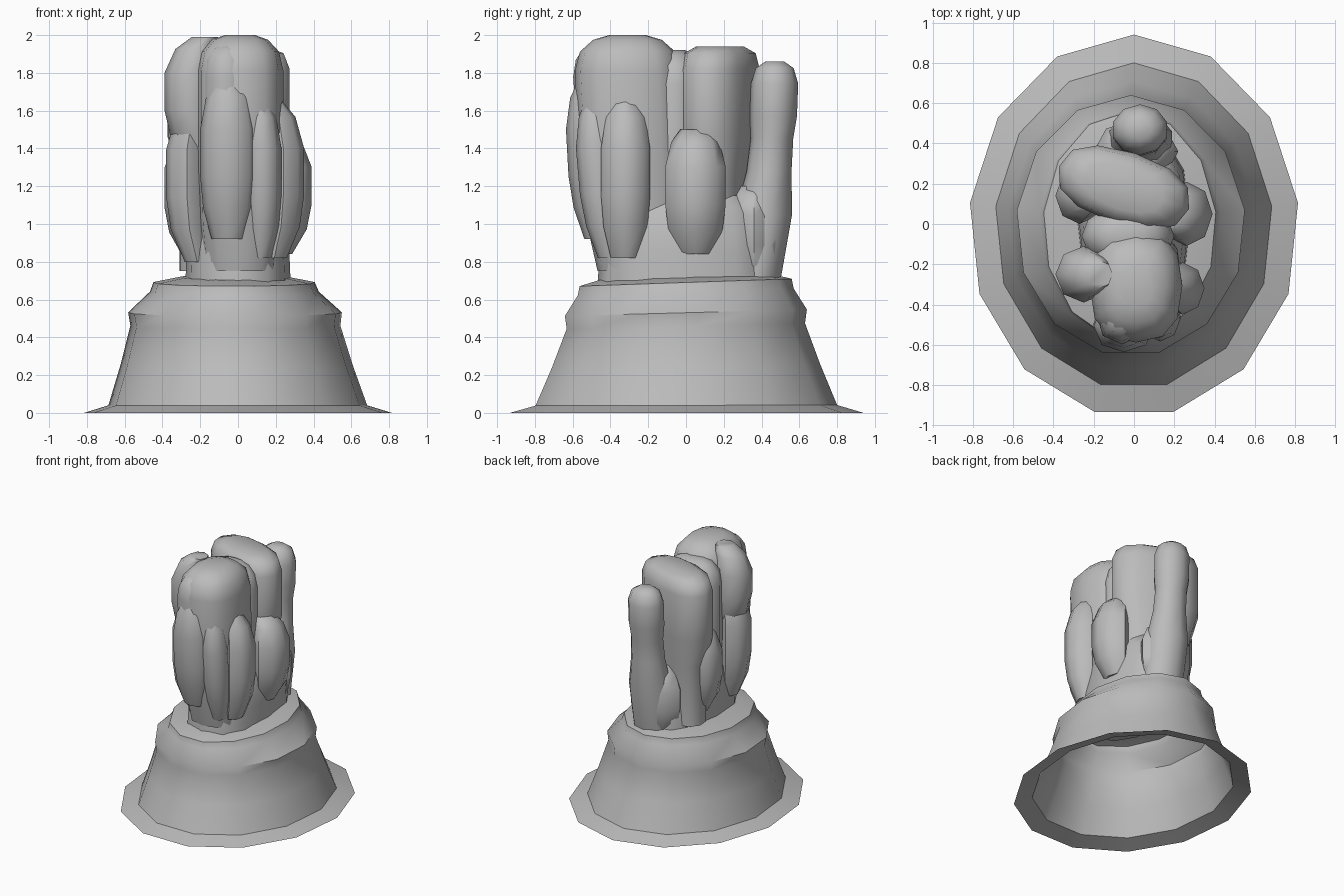
import bpy, bmesh, math
from mathutils import Matrix, Vector

cube = bpy.data.objects.get("Cube")
if cube:
    bpy.data.objects.remove(cube)

grey = bpy.data.materials.new("stone grey")
grey.use_nodes = True
COLOUR = (0.5, 0.5, 0.5, 1)
grey.diffuse_color = COLOUR
grey.node_tree.nodes["Principled BSDF"].inputs["Base Color"].default_value = COLOUR

# Shared silhouettes: (share of the height, share of the full radius)
TAPERED = ((0, 1), (.4, .97), (.8, .9), (1, .7))
DOMED = ((0, .85), (.2, .95), (.45, 1), (.85, 1), (.93, .9), (.98, .65), (1, .35))
LOBE = ((0, .6), (.2, .9), (.4, 1), (.7, 1), (.9, .8), (1, .5))
WAISTED = ((0, 1.2), (.3, 1.2), (.5, .95), (.65, .9), (.75, 1), (.9, 1), (.97, .8), (1, .4))
CLUB = ((0, .8), (.4, .8), (.6, 1), (.9, 1), (.97, .9), (1, .6))


def ring_points(sides, width, depth, squareness):
    """Outline of one ring, from a circle towards a rounded box."""
    points = []
    for i in range(sides):
        angle = math.pi / 2 + math.tau * i / sides
        c, s = math.cos(angle), math.sin(angle)
        points.append(Vector((math.copysign(abs(c) ** squareness, c) * width,
                              math.copysign(abs(s) ** squareness, s) * depth, 0)))
    return points


def skin(name, rings, open_bottom=False):
    """Join a stack of rings into one smooth-shaded object."""
    bm = bmesh.new()
    loops = [[bm.verts.new(point) for point in ring] for ring in rings]
    for low, high in zip(loops, loops[1:]):
        for i in range(len(low)):
            bm.faces.new((low[i - 1], low[i], high[i], high[i - 1]))
    bm.faces.new(loops[-1])
    if not open_bottom:
        bm.faces.new(reversed(loops[0]))
    mesh = bpy.data.meshes.new(name)
    bm.to_mesh(mesh)
    bm.free()
    mesh.materials.append(grey)
    part = bpy.data.objects.new(name, mesh)
    bpy.context.collection.objects.link(part)
    bpy.ops.object.select_all(action="DESELECT")
    bpy.context.view_layer.objects.active = part
    part.select_set(True)
    bpy.ops.object.shade_smooth_by_angle(angle=math.radians(50))


def pillar(name, x, y, width, depth, bottom, top, silhouette=LOBE,
           sides=8, turn=0, squareness=1, pull=0, lean=0):
    """Raise one pillar; pull draws narrow ends inward, lean shifts its foot along y."""
    spin = Matrix.Rotation(math.radians(turn), 3, "Z")
    rings = []
    for share, scale in silhouette:
        inward = 1 - pull * (1 - scale)
        centre = Vector((x * inward, y + lean * (1 - share) ** 2,
                         bottom + share * (top - bottom)))
        outline = ring_points(sides, width * scale, depth * scale, squareness)
        rings.append([centre + spin @ point for point in outline])
    skin(name, rings)


# Hollow flared base with a raised collar and a flat ledge, tipped slightly forward
base_profile = ((0, .82, .95), (.04, .69, .81), (.25, .62, .72), (.46, .56, .64),
                (.53, .57, .65), (.64, .45, .58), (.69, .43, .57), (.72, .28, .46))
base_rings = []
for height, width, depth in base_profile:
    ring = []
    for point in ring_points(13, width, depth, 1):
        tip = .05 * point.y * height
        ring.append(point + Vector((-.03 * height, -.01, height + tip)))
    base_rings.append(ring)
skin("flared_base", base_rings, open_bottom=True)

# Solid trunk that the pillars grow from
pillar("trunk", x=0, y=0, width=.28, depth=.47, bottom=.66, top=1.15,
       silhouette=TAPERED, sides=12, squareness=.8)

# Tall front pillar with its raised plate and ridge
pillar("front_pillar", x=.01, y=-.31, width=.23, depth=.28, bottom=.75, top=2,
       silhouette=DOMED, sides=12, squareness=.8, lean=.08)
pillar("front_shoulder", x=-.06, y=-.44, width=.13, depth=.16, bottom=.8, top=1.95,
       silhouette=DOMED, squareness=.9, lean=.12)
pillar("front_plate", x=-.05, y=-.51, width=.15, depth=.13, bottom=.92, top=1.75,
       squareness=.9, lean=.05)
pillar("front_ridge", x=.13, y=-.48, width=.1, depth=.11, bottom=.82, top=1.65,
       pull=.3, lean=.08)

# Lobes beside the front pillar
pillar("front_left_lobe", x=.24, y=-.32, width=.11, depth=.13, bottom=.82, top=1.65, pull=.5)
pillar("front_right_lower_lobe", x=-.27, y=-.25, width=.11, depth=.13,
       bottom=.8, top=1.65, pull=.5)
pillar("front_right_upper_lobe", x=-.25, y=-.25, width=.14, depth=.14,
       bottom=1.35, top=1.99, pull=.6)

# Saddle that fills the valley between the front and middle pillars
pillar("saddle", x=-.03, y=-.06, width=.23, depth=.16, bottom=.75, top=1.92,
       silhouette=DOMED, sides=12)

# Broad middle pillar, turned slightly, with a lobe on each flank
pillar("middle_pillar", x=-.05, y=.18, width=.34, depth=.18, bottom=.75, top=1.94,
       silhouette=CLUB, sides=12, turn=-18, squareness=.85)
pillar("middle_left_lobe", x=.26, y=.05, width=.13, depth=.16, bottom=.84, top=1.5, pull=.5)
pillar("middle_right_lobe", x=-.27, y=.14, width=.12, depth=.14, bottom=.82, top=1.5, pull=.5)

# Slim rear pillar curving out from a swollen foot
pillar("rear_pillar", x=.03, y=.47, width=.14, depth=.125, bottom=.7, top=1.86,
       silhouette=WAISTED, sides=10, lean=-.12)
pillar("rear_foot", x=.01, y=.36, width=.21, depth=.16, bottom=.68, top=1.2)
